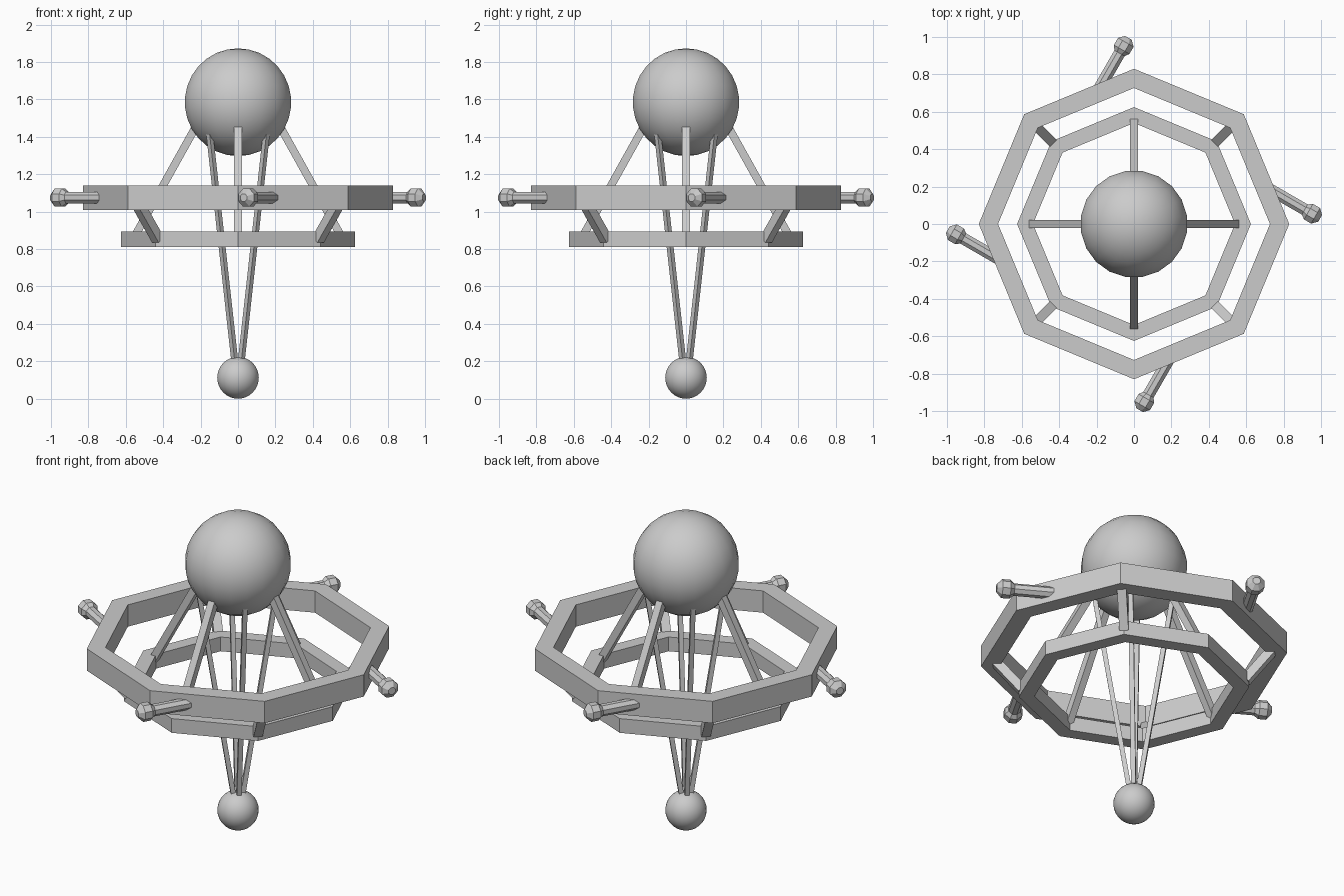
import bpy
import bmesh
from math import pi, cos, sin, radians
from mathutils import Vector, Matrix

cube = bpy.data.objects.get("Cube")
if cube:
    bpy.data.objects.remove(cube, do_unlink=True)

grey = bpy.data.materials.new("plain grey")
grey.use_nodes = True
colour = (0.6, 0.6, 0.6, 1)
grey.diffuse_color = colour
grey.node_tree.nodes["Principled BSDF"].inputs["Base Color"].default_value = colour


def add_object(name, bm, smooth=False):
    bmesh.ops.recalc_face_normals(bm, faces=bm.faces)
    for face in bm.faces:
        face.smooth = smooth
    mesh = bpy.data.meshes.new(name)
    bm.to_mesh(mesh)
    bm.free()
    mesh.materials.append(grey)
    obj = bpy.data.objects.new(name, mesh)
    bpy.context.collection.objects.link(obj)
    return obj


def lathe(name, profile, sides, matrix=Matrix(), closed=False):
    """Turn (radius, height) points about z; closed profiles make rings."""
    bm = bmesh.new()
    loops = []
    for r, z in profile:
        loops.append([bm.verts.new((r * cos(2 * pi * i / sides), r * sin(2 * pi * i / sides), z))
                      for i in range(sides)])
    pairs = list(zip(loops, loops[1:]))
    if closed:
        pairs.append((loops[-1], loops[0]))
    else:
        bm.faces.new(loops[0])
        bm.faces.new(loops[-1])
    for a, b in pairs:
        for i in range(sides):
            j = (i + 1) % sides
            bm.faces.new((a[i], a[j], b[j], b[i]))
    bm.transform(matrix)
    return add_object(name, bm)


def ball(name, radius, z, segments, rings):
    bm = bmesh.new()
    bmesh.ops.create_uvsphere(bm, u_segments=segments, v_segments=rings, radius=radius)
    bm.transform(Matrix.Translation((0, 0, z)) @ Matrix.Rotation(pi / segments, 4, "Z"))
    return add_object(name, bm, smooth=True)


def beam(name, start, end, width, turn):
    """Square bar between two (radius, height) points, turned about z."""
    a, b = Vector((start[0], 0, start[1])), Vector((end[0], 0, end[1]))
    along = (b - a).normalized()
    side = Vector((0, 1, 0))
    frame = Matrix((along.cross(side), side, along)).transposed().to_4x4()
    bm = bmesh.new()
    bmesh.ops.create_cube(bm, size=1)
    bm.transform(Matrix.Rotation(turn, 4, "Z") @ Matrix.Translation((a + b) / 2) @ frame
                 @ Matrix.Diagonal((width, width, (b - a).length, 1)))
    return add_object(name, bm)


def ring(name, inner, outer, low, high):
    lathe(name, [(inner, low), (outer, low), (outer, high), (inner, high)], 8, closed=True)


# Spheres and octagonal rings
ball("upper_sphere", 0.288, 1.585, 20, 15)
ball("lower_sphere", 0.112, 0.112, 24, 16)
ring("upper_ring", 0.727, 0.83, 1.01, 1.14)
ring("lower_ring", 0.54, 0.625, 0.81, 0.895)

for n in range(4):
    axis = n * pi / 2
    diagonal = axis + pi / 4
    # Bars holding the rings and the lower sphere
    beam(f"main_strut_{n + 1}", (0.20, 1.50), (0.565, 0.845), 0.042, axis)
    beam(f"ring_brace_{n + 1}", (0.605, 0.85), (0.765, 1.05), 0.05, diagonal)
    beam(f"thin_strut_{n + 1}", (0.22, 1.45), (0.02, 0.17), 0.026, diagonal)
    # Slanted pegs with faceted knobs
    place = (Matrix.Rotation(axis, 4, "Z") @ Matrix.Translation((0.952, 0.055, 1.075))
             @ Matrix.Rotation(radians(-30), 4, "Z") @ Matrix.Rotation(pi / 2, 4, "Y")
             @ Matrix.Rotation(pi / 8, 4, "Z"))
    lathe(f"peg_{n + 1}", [(0.034, -0.27), (0.034, 0)], 8, place)
    lathe(f"knob_{n + 1}", [(0.03, -0.05), (0.052, -0.022), (0.052, 0.022), (0.022, 0.05)], 8, place)
